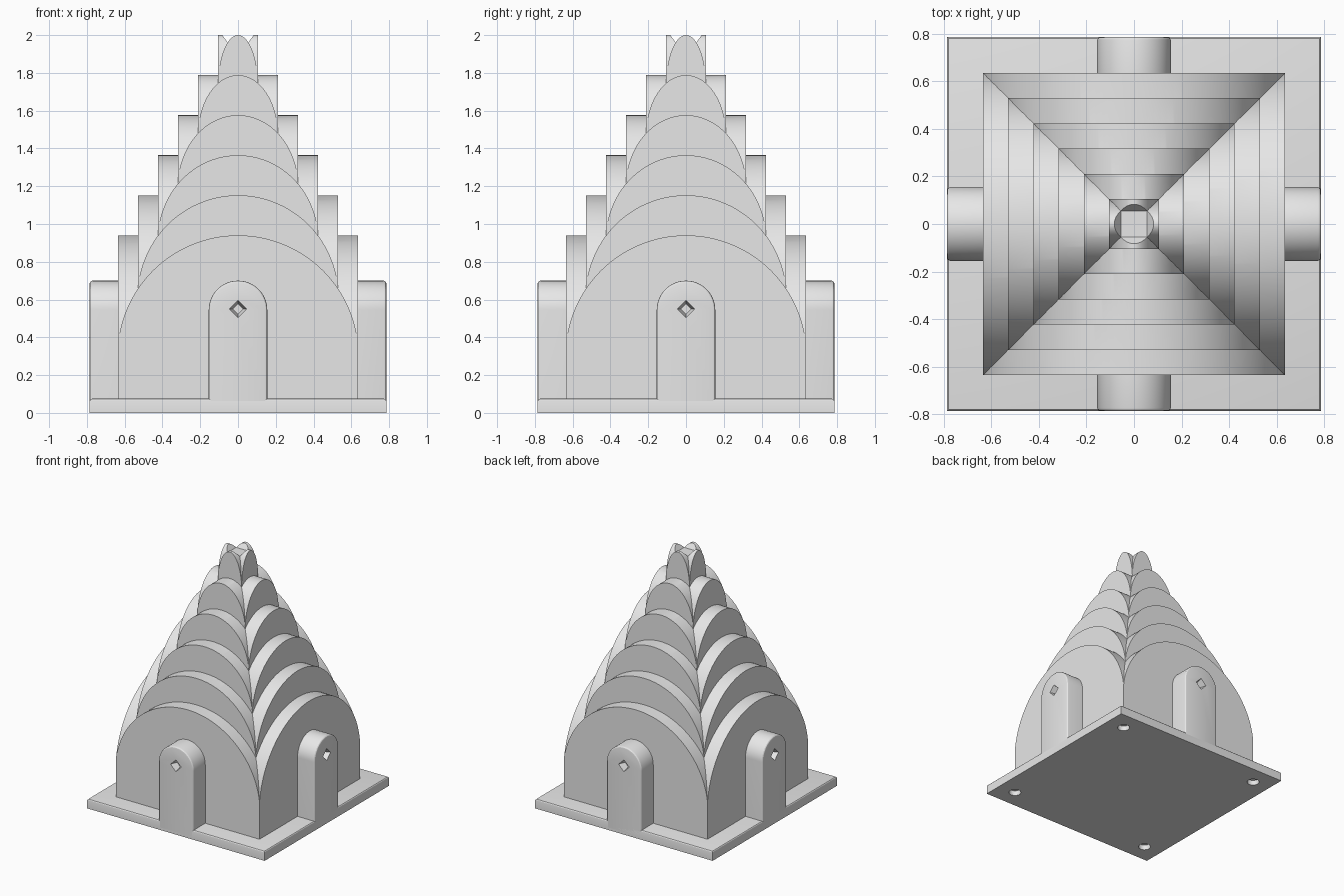
import bpy
import bmesh
from math import acos, cos, sin, pi
from mathutils import Matrix, Vector

cube = bpy.data.objects.get("Cube")
if cube:
    bpy.data.objects.remove(cube, do_unlink=True)

GREY = (0.8, 0.8, 0.8, 1.0)
stone = bpy.data.materials.new("light_grey")
stone.use_nodes = True
stone.diffuse_color = GREY
for node in stone.node_tree.nodes:
    if node.type == 'BSDF_PRINCIPLED':
        node.inputs["Base Color"].default_value = GREY


def make_object(name, bm):
    """Turn a bmesh into a grey object with clean normals."""
    bmesh.ops.recalc_face_normals(bm, faces=bm.faces[:])
    mesh = bpy.data.meshes.new(name)
    bm.to_mesh(mesh)
    bm.free()
    mesh.materials.append(stone)
    obj = bpy.data.objects.new(name, mesh)
    bpy.context.collection.objects.link(obj)
    return obj


def select_only(obj):
    bpy.ops.object.select_all(action='DESELECT')
    obj.select_set(True)
    bpy.context.view_layer.objects.active = obj


def smooth(obj):
    select_only(obj)
    bpy.ops.object.shade_smooth_by_angle(angle=pi / 7)


def cut(obj, cutter):
    """Subtract the cutter from the object, then drop the cutter."""
    cutter.hide_render = True
    mod = obj.modifiers.new("cut", 'BOOLEAN')
    mod.operation = 'DIFFERENCE'
    mod.solver = 'EXACT'
    mod.object = cutter
    select_only(obj)
    bpy.ops.object.modifier_apply(modifier=mod.name)
    bpy.data.objects.remove(cutter, do_unlink=True)


def vault_tier(name, width, top, rise, bottom, hollow=0.0):
    """Crossed arches: four arched faces whose roofs meet in diagonal valleys."""
    radius = width * 1.006
    start = acos(width / radius)
    steps = 56
    angles = [start + (pi - 2 * start) * i / steps for i in range(steps + 1)]
    if hollow:
        angles = sorted(angles + [acos(hollow / radius), acos(-hollow / radius)])

    def arch_z(t):
        return top - rise + rise * sin(t)

    floor = arch_z(acos(hollow / radius))
    bm = bmesh.new()
    for quarter in range(4):
        turn = Matrix.Rotation(quarter * pi / 2, 3, 'Z')

        def vert(x, y, z):
            return bm.verts.new(turn @ Vector((x, y, z)))

        outer, inner, rim = [], [], []
        for t in angles:
            x, z = radius * cos(t), arch_z(t)
            depth = abs(x)
            if hollow:
                depth = max(depth, hollow + (z - floor) * 0.7)
            outer.append(vert(x, -width, z))
            inner.append(vert(x, -depth, z))
            if abs(x) <= hollow + 1e-5:
                rim.append(inner[-1])
        # arched face down to the bottom corners
        bm.faces.new(outer + [vert(-width, -width, bottom), vert(width, -width, bottom)])
        # roof running back to the valleys
        for i in range(len(outer) - 1):
            bm.faces.new((outer[i], inner[i], inner[i + 1], outer[i + 1]))
        # sloping inner side of the crown
        if hollow:
            bm.faces.new(rim)
    bmesh.ops.remove_doubles(bm, verts=bm.verts[:], dist=1e-5)
    levels = [(bottom, width)] + ([(floor, hollow)] if hollow else [])
    for z, half in levels:
        ring = [v for v in bm.verts if abs(v.co.z - z) < 1e-4
                and abs(abs(v.co.x) - half) < 1e-4 and abs(abs(v.co.y) - half) < 1e-4]
        bmesh.ops.contextual_create(bm, geom=ring)
    smooth(make_object(name, bm))


# Stacked vault tiers, the last with a small hollow crown
rises = (0.64, 0.54, 0.45, 0.38, 0.32, 0.27)
for i, rise in enumerate(rises):
    peak = 0.94 + 0.212 * i
    vault_tier(f"vault_tier_{i + 1}", 0.635 - 0.106 * i, peak, rise,
               0.05 if i == 0 else peak - rise - 0.08,
               0.055 if i == 5 else 0.0)

# Base plate with softened top edges and four round sockets underneath
HALF, THICK = 0.785, 0.075
bm = bmesh.new()
bmesh.ops.create_cube(bm, size=1, matrix=Matrix.Translation((0, 0, THICK / 2))
                      @ Matrix.Diagonal((2 * HALF, 2 * HALF, THICK, 1)))
rim_edges = [e for e in bm.edges if all(v.co.z > THICK - 0.01 for v in e.verts)]
bmesh.ops.bevel(bm, geom=rim_edges, offset=0.012, segments=3, profile=0.5, affect='EDGES')
base = make_object("base_plate", bm)

bm = bmesh.new()
for sx in (-1, 1):
    for sy in (-1, 1):
        bmesh.ops.create_cone(bm, cap_ends=True, segments=32, radius1=0.045, radius2=0.045,
                              depth=0.08, matrix=Matrix.Translation((sx * 0.635, sy * 0.635, 0)))
cut(base, make_object("socket_cutter", bm))
smooth(base)

# Arched porch with a rounded front edge and a diamond recess
DOOR, SPRING, BACK = 0.155, 0.545, 0.6
bm = bmesh.new()
outline = [(DOOR, 0.02)]
outline += [(DOOR * cos(pi * i / 32), SPRING + DOOR * sin(pi * i / 32)) for i in range(33)]
outline.append((-DOOR, 0.02))
front = bm.faces.new([bm.verts.new((x, -HALF, z)) for x, z in outline])
moved = bmesh.ops.extrude_face_region(bm, geom=[front], use_keep_orig=True)
bmesh.ops.translate(bm, vec=(0, HALF - BACK, 0),
                    verts=[g for g in moved["geom"] if isinstance(g, bmesh.types.BMVert)])
bmesh.ops.recalc_face_normals(bm, faces=bm.faces[:])
front_edges = [e for e in bm.edges if all(v.co.y < -HALF + 0.001 for v in e.verts)
               and max(v.co.z for v in e.verts) > 0.03]
bmesh.ops.bevel(bm, geom=front_edges, offset=0.014, segments=3, profile=0.5, affect='EDGES')
porch = make_object("porch_front", bm)

bm = bmesh.new()
bmesh.ops.create_cone(bm, cap_ends=True, segments=4, radius1=0.056, radius2=0.028, depth=0.08,
                      matrix=Matrix.Translation((0, -HALF + 0.015, 0.55))
                      @ Matrix.Rotation(-pi / 2, 4, 'X'))
# stand the square on its point
for v in bm.verts:
    dx, dz = v.co.x, v.co.z - 0.55
    if abs(abs(dx) - abs(dz)) < 1e-4:
        v.co.x, v.co.z = (dx - dz) * 0.7071, 0.55 + (dx + dz) * 0.7071
cut(porch, make_object("diamond_cutter", bm))
smooth(porch)

# The same porch on the other three sides
for k, side in enumerate(("left", "back", "right"), start=1):
    copy = bpy.data.objects.new(f"porch_{side}", porch.data)
    copy.rotation_euler.z = k * pi / 2
    bpy.context.collection.objects.link(copy)
